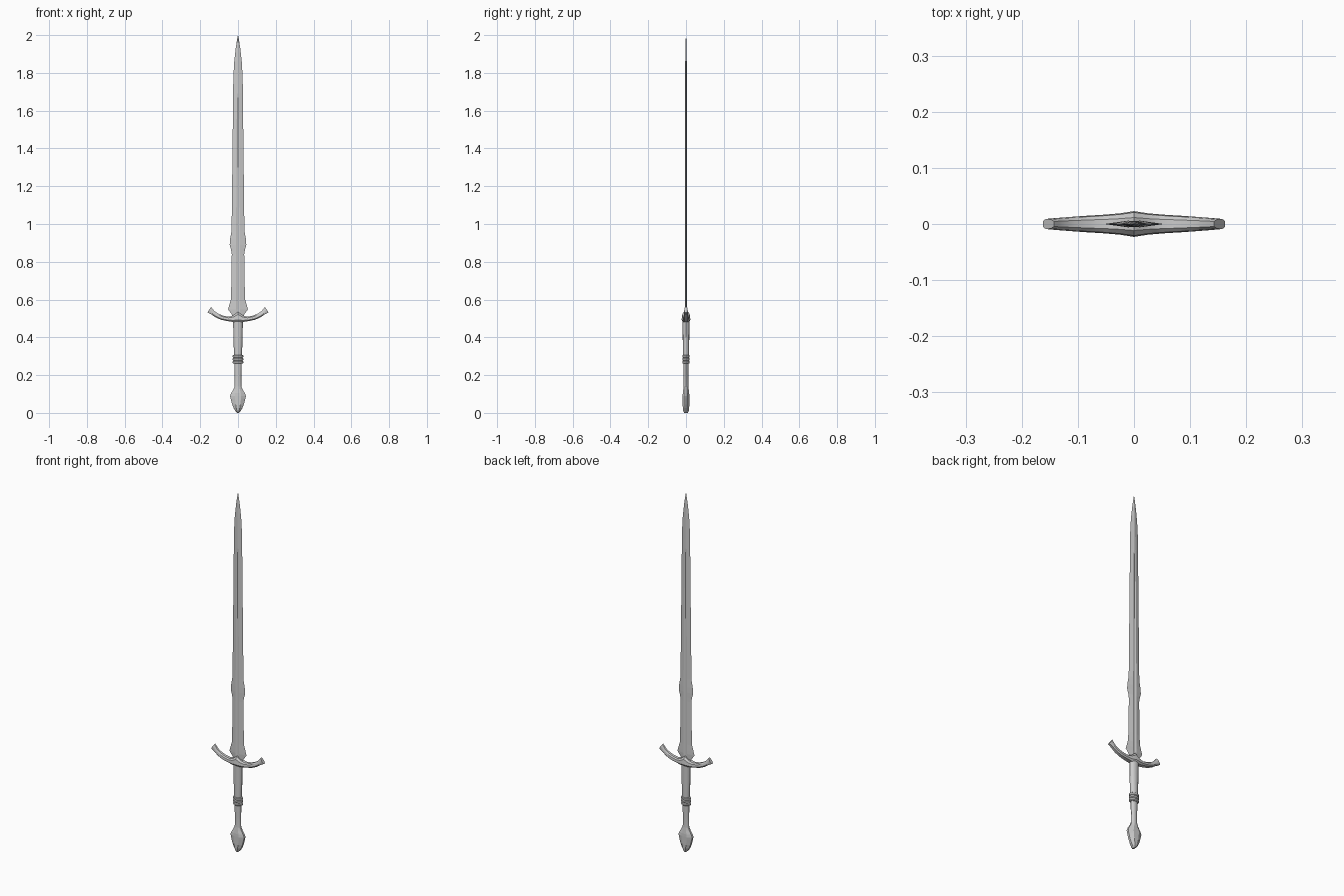
import bpy, math


def loft(name, rings, smooth=None):
    """Skin equal-length point rings into a closed solid."""
    n = len(rings[0])
    verts = [p for ring in rings for p in ring]
    faces = [(i * n + j, i * n + (j + 1) % n, (i + 1) * n + (j + 1) % n, (i + 1) * n + j)
             for i in range(len(rings) - 1) for j in range(n)]
    faces.append(tuple(reversed(range(n))))
    faces.append(tuple(range(len(verts) - n, len(verts))))
    me = bpy.data.meshes.new(name)
    me.from_pydata(verts, [], faces)
    ob = bpy.data.objects.new(name, me)
    bpy.context.collection.objects.link(ob)
    bpy.ops.object.select_all(action='DESELECT')
    bpy.context.view_layer.objects.active = ob
    ob.select_set(True)
    bpy.ops.object.mode_set(mode='EDIT')
    bpy.ops.mesh.select_all(action='SELECT')
    bpy.ops.mesh.normals_make_consistent(inside=False)
    bpy.ops.object.mode_set(mode='OBJECT')
    if smooth:
        bpy.ops.object.shade_smooth_by_angle(angle=math.radians(smooth))
    return ob


def oval(z, w, d, n=12):
    return [(w * math.cos(2 * math.pi * k / n), d * math.sin(2 * math.pi * k / n), z)
            for k in range(n)]


def faceted(z, w, d):
    return [(w, -.35 * d, z), (w, .35 * d, z), (.4 * w, d, z), (-.4 * w, d, z),
            (-w, .35 * d, z), (-w, -.35 * d, z), (-.4 * w, -d, z), (.4 * w, -d, z)]


# Blade: flat diamond section with a central fuller on both faces
def blade_ring(z, w, t, f, g):
    return [(w, 0, z), (f, t, z), (0, g, z), (-f, t, z),
            (-w, 0, z), (-f, -t, z), (0, -g, z), (f, -t, z)]


blade = [(.50, .024, .006, .010, .004), (.52, .032, .006, .010, .004),
         (.548, .053, .006, .010, .003), (.568, .047, .006, .010, .003),
         (.60, .038, .006, .010, .003), (.65, .036, .006, .010, .003),
         (.84, .033, .006, .010, .003), (.865, .037, .006, .010, .003),
         (.89, .044, .006, .010, .003), (.92, .042, .006, .010, .003),
         (.965, .034, .006, .010, .003), (1.3, .030, .0055, .008, .003),
         (1.67, .026, .005, .006, .003), (1.69, .026, .005, .005, .005),
         (1.78, .0245, .0045, .004, .0045), (1.86, .020, .004, .003, .004),
         (1.93, .012, .003, .002, .003), (1.97, .006, .002, .001, .002),
         (2.0, .0004, .0003, .0001, .0003)]
loft("blade", [blade_ring(*s) for s in blade])


# Crossguard: (low x, low z, high x, high z, half depth), mirrored across x
def guard_ring(xl, zl, xh, zh, d):
    def at(t, y):
        return (xl + (xh - xl) * t, y, zl + (zh - zl) * t)
    return [at(0, -.6 * d), at(.25, -d), at(.75, -.9 * d), at(1, -.5 * d),
            at(1, .5 * d), at(.75, .9 * d), at(.25, d), at(0, .6 * d)]


half = [(0, .478, 0, .535, .023), (.025, .481, .025, .516, .019),
        (.057, .486, .05, .509, .0165), (.09, .493, .08, .515, .0145),
        (.118, .505, .106, .526, .0125), (.138, .519, .124, .538, .011),
        (.150, .526, .134, .550, .010), (.162, .532, .143, .561, .009)]
stations = [(-a, b, -c, e, d) for a, b, c, e, d in reversed(half[1:])] + half
loft("crossguard", [guard_ring(*s) for s in stations], 30)

# Upper and lower grip
loft("upper_grip", [oval(.30, .021, .0165), oval(.36, .023, .017),
                    oval(.42, .0245, .0175), oval(.49, .026, .0185)], 40)
loft("lower_grip", [oval(.12, .022, .014), oval(.145, .018, .0125),
                    oval(.20, .0175, .012), oval(.27, .020, .0135)], 40)

# Grip collar made of three stacked rings
for i in range(3):
    z = .261 + i * .0155
    loft(f"grip_ring_{i + 1}", [oval(z, .023, .016), oval(z + .004, .028, .0195),
                                oval(z + .012, .028, .0195), oval(z + .0155, .023, .016)], 40)

# Pommel: flattened faceted drop
loft("pommel", [faceted(z, w, d) for z, w, d in
                [(0, .004, .010), (.010, .014, .015), (.025, .023, .017), (.045, .031, .0175),
                 (.075, .039, .0175), (.09, .042, .0175), (.105, .036, .017),
                 (.125, .024, .0145), (.14, .018, .0125)]])
